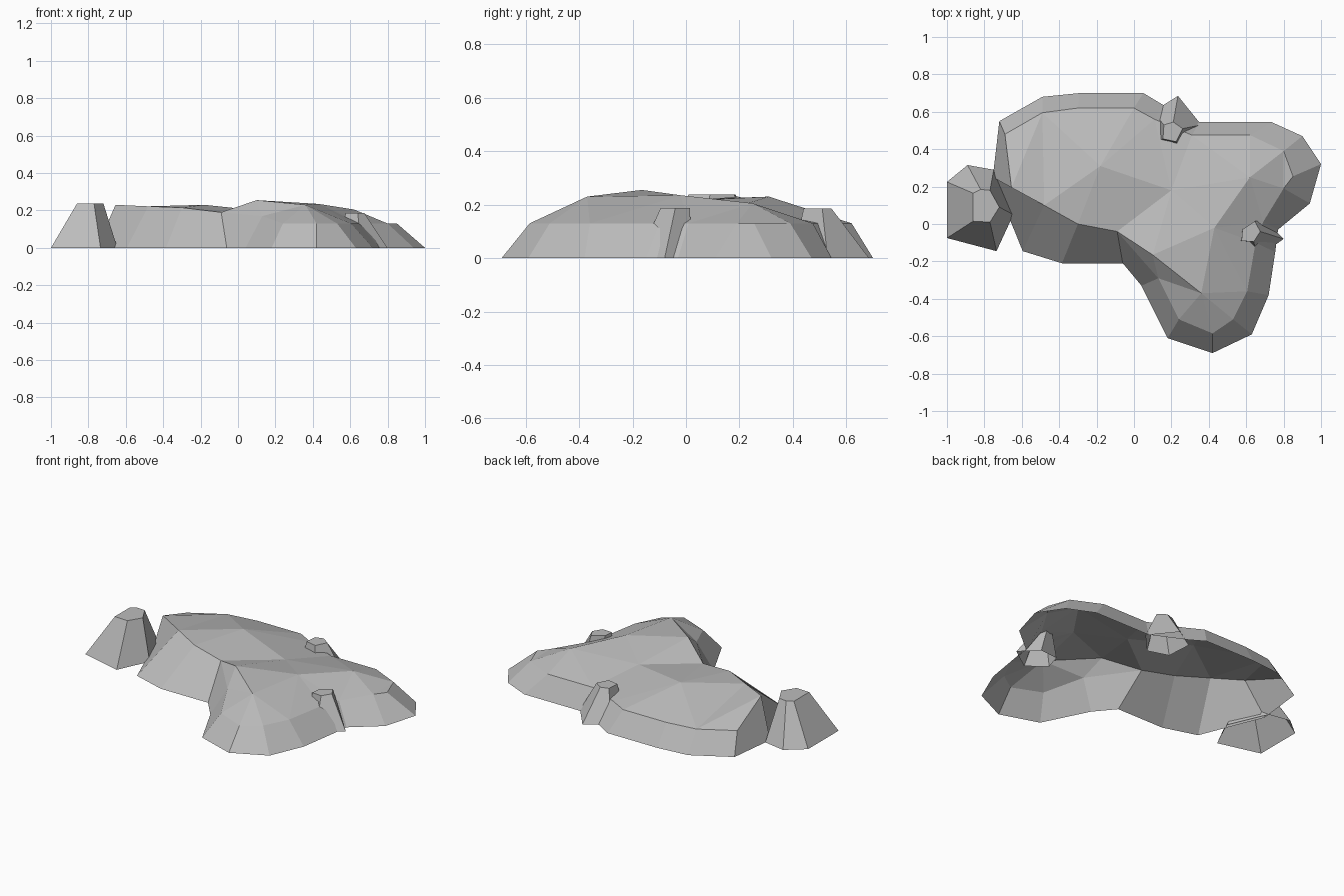
import bpy
import bmesh
from mathutils import Vector
from mathutils.geometry import delaunay_2d_cdt

default_cube = bpy.data.objects.get("Cube")
if default_cube:
    bpy.data.objects.remove(default_cube, do_unlink=True)

# One plain stone colour
stone = bpy.data.materials.new("stone grey")
stone.use_nodes = True
stone_colour = (.5, .5, .5, 1)
stone.diffuse_color = stone_colour
stone.node_tree.nodes["Principled BSDF"].inputs["Base Color"].default_value = stone_colour


def finish(bm, name):
    """Turn a bmesh into a flat-shaded stone object."""
    mesh = bpy.data.meshes.new(name)
    bm.to_mesh(mesh)
    bm.free()
    mesh.materials.append(stone)
    obj = bpy.data.objects.new(name, mesh)
    bpy.context.collection.objects.link(obj)
    return obj


def skirt(bm, foot, rim):
    """Join two matching counter-clockwise loops with a wall of quads."""
    count = len(foot)
    for i in range(count):
        j = (i + 1) % count
        bm.faces.new((foot[i], foot[j], rim[j], rim[i]))


def rock(name, foot_outline, top_outline, height):
    """Faceted tapering stone, open underneath."""
    bm = bmesh.new()
    foot = [bm.verts.new((x, y, 0)) for x, y in foot_outline]
    rim = [bm.verts.new((x, y, height)) for x, y in top_outline]
    skirt(bm, foot, rim)
    bm.faces.new(rim)
    return finish(bm, name)


def mound(name, low, shoulder, edge, peaks, creases):
    """Low slab: sloping skirt below a faceted roof, open underneath."""
    bm = bmesh.new()
    foot = [bm.verts.new((row[0], row[1], 0)) for row in edge]
    rim = [bm.verts.new(row[2:5] if len(row) > 4 else (row[2], row[3], shoulder))
           for row in edge]
    summit = [bm.verts.new(point) for point in peaks.values()]
    skirt(bm, foot, rim)

    # Triangulate the roof inside the rim, keeping the ridge creases
    roof = rim + summit
    count = len(rim)
    keys = list(peaks)
    borders = [(i, (i + 1) % count) for i in range(count)]
    ridges = [(count + keys.index(a), count + keys.index(b)) for a, b in creases]
    flat = [Vector((v.co.x, v.co.y)) for v in roof]
    result = delaunay_2d_cdt(flat, borders + ridges, [list(range(count))], 1, low)
    origins = result[3]
    for face in result[2]:
        corners = [roof[origins[i][0]] for i in face]
        bm.faces.new(corners)
    return finish(bm, name)


# Foot x, y, then rim x, y and a rim height where it leaves the shoulder
slab_edge = [
    # front lobe
    (.42, -.69, .42, -.585), (.63, -.59, .53, -.51), (.72, -.38, .605, -.36),
    (.755, -.15, .65, -.1), (.77, -.03, .69, .01),
    # left lobe
    (.94, .11, .8, .19), (1, .32, .85, .255), (.9, .47, .8, .39),
    (.735, .545, .62, .475), (.35, .545, .31, .475),
    # back
    (.15, .64, .11, .56), (.05, .7, 0, .62), (-.29, .7, -.3, .62),
    (-.49, .68, -.49, .595), (-.72, .55, -.69, .48),
    # right end and steep front wall
    (-.755, .25, -.655, .195, .23), (-.595, -.145, -.48, .1, .222),
    (-.385, -.21, -.3, 0, .215), (-.06, -.21, -.09, -.04, .19),
    (.04, -.33, .13, -.29, .17), (.18, -.61, .24, -.51),
]
slab_peaks = {
    "plateau": (-.18, .31, .23),
    "crest": (.1, -.165, .255),
    "front brow": (.36, -.37, .23),
    "saddle": (.2, .18, .19),
    "middle": (.43, -.02, .235),
    "side brow": (.62, .25, .205),
}
slab_creases = [
    ("crest", "front brow"), ("crest", "saddle"), ("saddle", "plateau"),
    ("front brow", "middle"), ("middle", "side brow"), ("saddle", "side brow"),
]
mound("stone_slab", 1e-5, .13, slab_edge, slab_peaks, slab_creases)

# Loose stones leaning on the slab
rock("large_side_rock",
     [(-1, -.075), (-.735, -.145), (-.645, .05), (-.75, .29), (-.89, .315), (-1, .225)],
     [(-.86, .015), (-.77, .01), (-.72, .09), (-.77, .18), (-.82, .185), (-.86, .165)],
     .238)
rock("back_rock",
     [(.24, .4), (.36, .53), (.235, .685), (.1, .6), (.11, .44)],
     [(.225, .44), (.26, .51), (.21, .545), (.16, .53), (.155, .455)],
     .185)
rock("small_side_rock",
     [(.66, -.18), (.8, -.08), (.7, .02), (.58, .01), (.55, -.09)],
     [(.64, -.095), (.675, -.04), (.645, .015), (.58, -.03), (.575, -.09)],
     .187)
